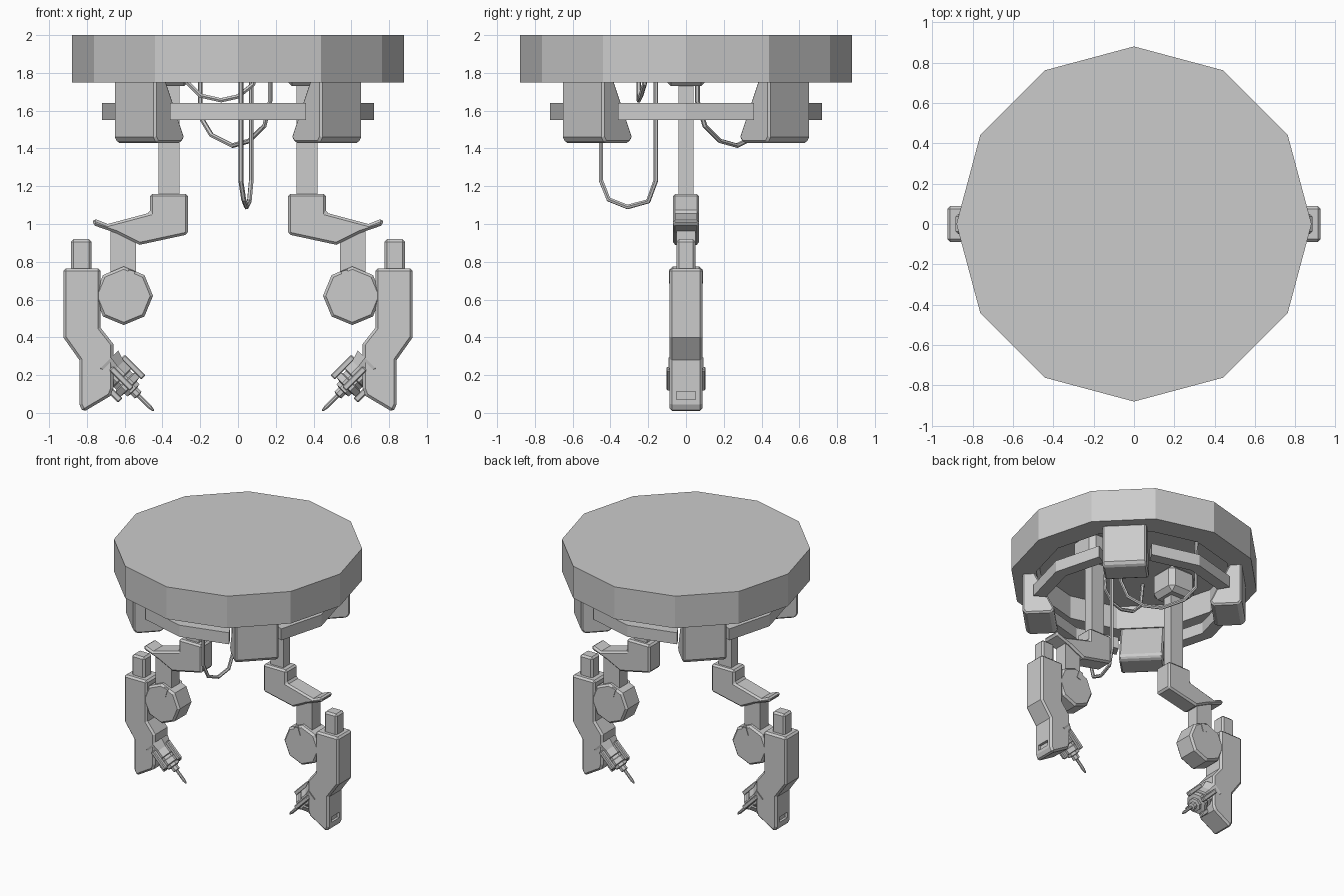
import bpy, bmesh
from math import radians, sin, cos
from mathutils import Matrix, Vector

if "Cube" in bpy.data.objects:
    bpy.data.objects.remove(bpy.data.objects["Cube"])


def finish(name, bm, mat=None, bevel=0):
    bmesh.ops.remove_doubles(bm, verts=bm.verts, dist=1e-5)
    if mat:
        bm.transform(mat)
    bmesh.ops.recalc_face_normals(bm, faces=bm.faces)
    me = bpy.data.meshes.new(name)
    bm.to_mesh(me)
    bm.free()
    ob = bpy.data.objects.new(name, me)
    bpy.context.collection.objects.link(ob)
    if bevel:
        m = ob.modifiers.new("bevel", 'BEVEL')
        m.width, m.segments = bevel, 1
        m.limit_method, m.angle_limit = 'ANGLE', radians(50)
    return ob


def prism(name, pts, half, s=1, mat=None, bevel=0):
    """Outline in x-z, extruded to +-half in y, mirrored by s."""
    bm = bmesh.new()
    a = [bm.verts.new((s * x, -half, z)) for x, z in pts]
    b = [bm.verts.new((s * x, half, z)) for x, z in pts]
    n = len(pts)
    bm.faces.new(a)
    bm.faces.new(b)
    for i in range(n):
        j = (i + 1) % n
        bm.faces.new((a[i], a[j], b[j], b[i]))
    return finish(name, bm, mat, bevel)


def box(name, x0, x1, half, z0, z1, s=1, mat=None, bevel=0):
    return prism(name, [(x0, z0), (x1, z0), (x1, z1), (x0, z1)], half, s, mat, bevel)


def revolve(name, prof, angles, mat=None, closed=True):
    """Closed (r, z) outline swept through the given angles in degrees."""
    bm = bmesh.new()
    rows = [[bm.verts.new((r * cos(radians(t)), r * sin(radians(t)), z))
             for r, z in prof] for t in angles]
    n, k = len(rows), len(prof)
    for i in range(n if closed else n - 1):
        p, q = rows[i], rows[(i + 1) % n]
        for j in range(k):
            l = (j + 1) % k
            if prof[j][0] == 0 and prof[l][0] == 0:
                continue
            bm.faces.new((p[j], p[l], q[l], q[j]))
    if not closed:
        bm.faces.new(rows[0])
        bm.faces.new(rows[-1])
    return finish(name, bm, mat)


def cable(name, pts, r=0.013):
    cu = bpy.data.curves.new(name, 'CURVE')
    cu.dimensions = '3D'
    cu.bevel_depth, cu.bevel_resolution = r, 1
    sp = cu.splines.new('POLY')
    sp.points.add(len(pts) - 1)
    for p, co in zip(sp.points, pts):
        p.co = (*co, 1)
    sp.use_smooth = False
    bpy.context.collection.objects.link(bpy.data.objects.new(name, cu))


# Ceiling disc with a recess underneath
revolve("ceiling_disc", [(0, 2), (.88, 2), (.88, 1.75), (.7, 1.75), (.7, 1.93), (0, 1.93)],
        range(0, 360, 30))

# Four diagonal housings and the beam arcs joining them
for k in range(4):
    prism("housing", [(.69, 1.76), (.778, 1.76), (.778, 1.46), (.757, 1.43),
                      (.575, 1.43), (.55, 1.46)], .156,
          mat=Matrix.Rotation(radians(45 + 90 * k), 4, 'Z'), bevel=.012)
    revolve("beam_arc", [(.63, 1.55), (.72, 1.55), (.72, 1.64), (.63, 1.64)],
            [90 * k - 30, 90 * k, 90 * k + 30], closed=False)

# Hanging cables
cable("long_cable", [(.015, -.45, 1.93), (.015, -.45, 1.23), (.03, -.41, 1.13), (.045, -.31, 1.09),
                     (.06, -.2, 1.12), (.07, -.16, 1.23), (.07, -.16, 1.93)])
cable("middle_cable", [(-.2, .45, 1.93), (-.2, .44, 1.57), (-.14, .38, 1.47), (-.03, .27, 1.415),
                       (.06, .18, 1.44), (.14, .1, 1.52), (.17, .06, 1.65), (.17, .06, 1.93)])
cable("short_cable", [(-.29, -.25, 1.93), (-.27, -.25, 1.75), (-.2, -.25, 1.68), (-.09, -.25, 1.655),
                      (0, -.24, 1.675), (.08, -.22, 1.74), (.1, -.22, 1.93)])

for s in (-1, 1):
    # Socket, hanging shaft and elbow
    box("shaft_socket", .25, .48, .115, 1.73, 1.94, s, bevel=.035)
    box("shaft", .31, .42, .04, 1.1, 1.8, s)
    prism("elbow", [(.265, 1.16), (.465, 1.16), (.465, 1.06), (.69, 1.0), (.765, 1.03),
                    (.77, .995), (.64, .95), (.52, .89), (.265, .945)], .07, s, bevel=.013)
    # Forearm stub and octagonal joint drum
    box("forearm", .54, .675, .05, .7, .98, s)
    turn = Matrix.Translation((s * .605, 0, .62)) @ Matrix.Rotation(radians(90), 4, 'X')
    revolve("joint_drum", [(0, -.085), (.14, -.085), (.155, -.07), (.155, .07), (.14, .085), (0, .085)],
            [45 * i for i in range(8)], turn)
    box("drum_tab", -.018, .018, .09, .075, .14,
        mat=Matrix.Translation((s * .605, 0, .62)) @ Matrix.Rotation(radians(-s * 18), 4, 'Y'))
    # Lower arm with a slot in its outer face, and its top stub
    arm = prism("lower_arm", [(.727, .765), (.727, .45), (.66, .365), (.66, .13), (.675, .09),
                              (.82, 0.004), (.84, .045), (.84, .28), (.925, .40), (.925, .765)],
                .088, s, bevel=.014)
    slot = box("slot_cutter", .82, .88, .05, .07, .112, s)
    slot.hide_render = True
    slot.display_type = 'WIRE'
    cut = arm.modifiers.new("slot", 'BOOLEAN')
    cut.operation, cut.object, cut.solver = 'DIFFERENCE', slot, 'EXACT'
    slot.hide_set(True)
    box("top_stub", .775, .885, .05, .72, .92, s, bevel=.014)
    # Angled tool: needle, nozzle, stepped body and rails
    aim = Matrix.Translation((s * .445, 0, .01)) @ Matrix.Rotation(radians(s * 45), 4, 'Y')
    revolve("tool", [(0, 0), (.006, .005), (.012, .03), (.012, .115), (.028, .12), (.028, .15),
                     (.05, .155), (.05, .175), (.078, .18), (.078, .215), (.066, .22),
                     (.066, .24), (.08, .245), (.08, .3), (.1, .36), (0, .36)],
            [45 * i + 22.5 for i in range(8)], aim)
    for k in range(4):
        box("tool_rail", .07, .103, .016, .165, .32,
            mat=aim @ Matrix.Rotation(radians(90 * k), 4, 'Z'), bevel=.006)
